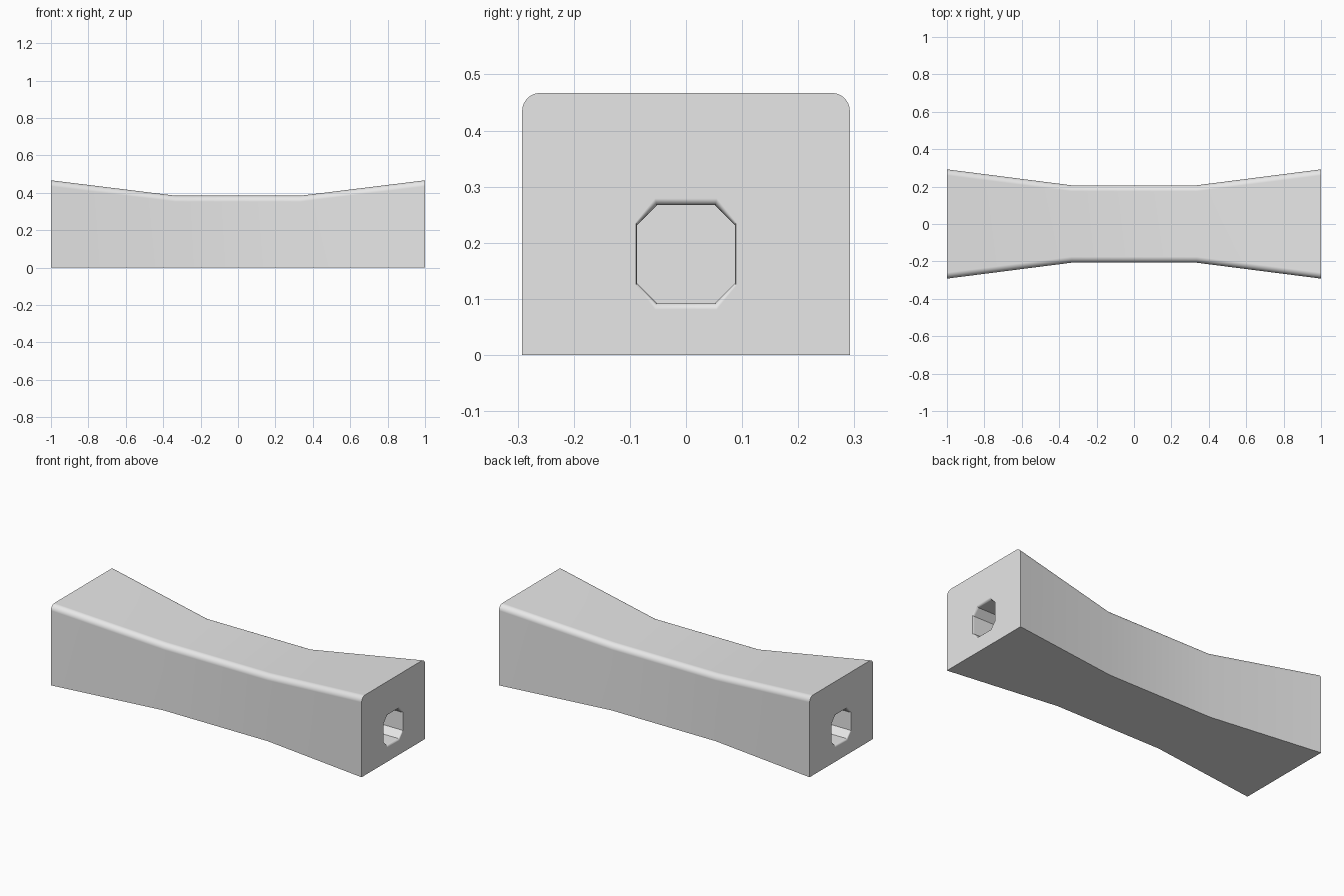
import bpy, bmesh, math

cube = bpy.data.objects.get("Cube")
if cube:
    bpy.data.objects.remove(cube, do_unlink=True)

# Single plain colour
grey = bpy.data.materials.new("light_grey")
grey.use_nodes = True
colour = (0.8, 0.8, 0.8, 1)
grey.diffuse_color = colour
grey.node_tree.nodes["Principled BSDF"].inputs["Base Color"].default_value = colour


def loft(name, rings):
    """Closed solid skinned through equal-length rings of points."""
    bm = bmesh.new()
    loops = [[bm.verts.new(p) for p in ring] for ring in rings]
    for a, b in zip(loops, loops[1:]):
        for i in range(len(a)):
            j = (i + 1) % len(a)
            bm.faces.new((a[i], a[j], b[j], b[i]))
    bm.faces.new(loops[0])
    bm.faces.new(loops[-1])
    bmesh.ops.recalc_face_normals(bm, faces=bm.faces)
    mesh = bpy.data.meshes.new(name)
    bm.to_mesh(mesh)
    bm.free()
    mesh.materials.append(grey)
    obj = bpy.data.objects.new(name, mesh)
    bpy.context.collection.objects.link(obj)
    return obj


def body_section(x, half, top, radius=0.032, steps=8):
    """Flat-bottomed section with rounded upper corners."""
    arc = [math.pi / 2 * i / steps for i in range(steps + 1)]
    right = [(half - radius + radius * math.cos(a),
              top - radius + radius * math.sin(a)) for a in arc]
    left = [(-y, z) for y, z in reversed(right)]
    outline = [(half, 0)] + right + left + [(-half, 0)]
    return [(x, y, z) for y, z in outline]


def hole_section(x, flare, centre=0.18):
    """Octagon, widened mostly upward and downward by flare."""
    w, h = 0.087 + 0.003 * flare, 0.087 + 0.012 * flare
    cy, cz = 0.052 + 0.003 * flare, 0.052 + 0.004 * flare
    quarter = [(w, cz), (cy, h)]
    upper = quarter + [(-y, z) for y, z in reversed(quarter)]
    outline = upper + [(-y, -z) for y, z in upper]
    return [(x, y, z + centre) for y, z in outline]


# Waisted block
body = loft("waisted_block", [
    body_section(-1, 0.292, 0.467),
    body_section(-0.335, 0.207, 0.385),
    body_section(0.335, 0.207, 0.385),
    body_section(1, 0.292, 0.467)])

bpy.context.view_layer.objects.active = body
body.select_set(True)

# Blind octagonal socket with softened rim in each end
for side, label in ((1, "left"), (-1, "right")):
    rings = [hole_section(side * 1.05, 1)]
    for i in range(6):
        a = math.pi / 2 * i / 5
        rings.append(hole_section(side * (1 - 0.012 * (1 - math.cos(a))),
                                  1 - math.sin(a)))
    rings.append(hole_section(side * 0.335, 0))
    cutter = loft(label + "_socket_cutter", rings)
    cutter.hide_render = True
    cut = body.modifiers.new(label + "_socket", "BOOLEAN")
    cut.operation = "DIFFERENCE"
    cut.solver = "EXACT"
    cut.object = cutter
    bpy.ops.object.modifier_apply(modifier=cut.name)
    bpy.data.objects.remove(cutter, do_unlink=True)

# Smooth rounded edges while keeping flats flat
bpy.ops.object.shade_smooth_by_angle(angle=math.radians(30))
weighted = body.modifiers.new("weighted_normals", "WEIGHTED_NORMAL")
weighted.keep_sharp = True
